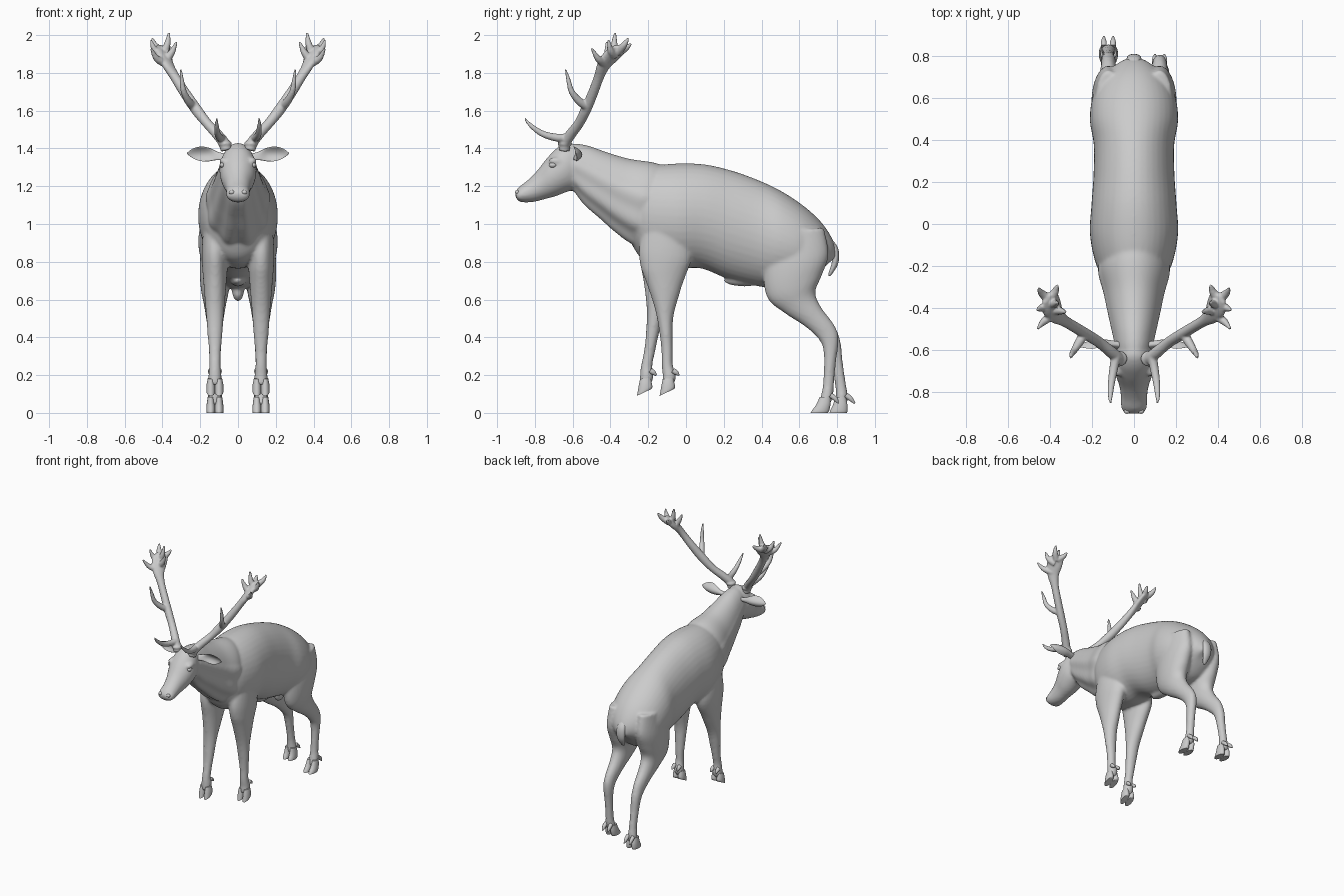
import bpy, bmesh
from math import cos, sin, pi
from mathutils import Vector


def spline(pts, sub):
    # Catmull-Rom through tuples of any length
    p = [pts[0]] + list(pts) + [pts[-1]]
    out = []
    for i in range(1, len(p) - 2):
        for k in range(sub):
            t = k / sub
            out.append([0.5 * (2 * b + (c - a) * t + (2 * a - 5 * b + 4 * c - d) * t * t
                               + (3 * b - a - 3 * c + d) * t ** 3)
                        for a, b, c, d in zip(*p[i - 1:i + 3])])
    return out + [list(pts[-1])]


def skin(bm, rings):
    vs = [[bm.verts.new(c) for c in r] for r in rings]
    n = len(vs[0])
    for a, b in zip(vs, vs[1:]):
        for i in range(n):
            j = (i + 1) % n
            bm.faces.new((a[i], a[j], b[j], b[i]))
    bm.faces.new(vs[0][::-1])
    bm.faces.new(vs[-1])


def loft(bm, stations, x=0, shift=lambda z: 0, n=32, sub=5, fold=0):
    # stations: two opposite silhouette points (y, z, y, z) and the half width
    rings = []
    for y1, z1, y2, z2, w in spline(stations, sub):
        c = Vector((x, (y1 + y2) / 2, (z1 + z2) / 2))
        d = Vector((0, (y1 - y2) / 2, (z1 - z2) / 2))
        ring = []
        for i in range(n):
            a = 2 * pi * i / n
            f = 1 + fold * sin(9 * a) * (sin(a) < 0.3)
            v = c + (d * sin(a) + Vector((w * cos(a), 0, 0))) * f
            v.y += shift(v.z)
            ring.append(v)
        rings.append(ring)
    skin(bm, rings)


def tube(bm, pts, s=1, ref=(1, 0, 0), n=14, sub=5):
    # pts: x, y, z, radius along ref, radius across; s mirrors in x
    p = spline(pts, sub)
    c = [Vector(q[:3]) for q in p]
    rings = []
    for i, q in enumerate(p):
        t = (c[min(i + 1, len(c) - 1)] - c[max(i - 1, 0)]).normalized()
        u = Vector(ref)
        u = (u - t * u.dot(t)).normalized()
        v = t.cross(u)
        ring = [c[i] + u * max(q[3], .002) * cos(2 * pi * k / n)
                + v * max(q[4], .002) * sin(2 * pi * k / n) for k in range(n)]
        rings.append([Vector((r.x * s, r.y, r.z)) for r in ring])
    skin(bm, rings)


def ball(bm, c, r):
    vs = bmesh.ops.create_uvsphere(bm, u_segments=20, v_segments=12, radius=1)['verts']
    for v in vs:
        v.co = Vector([a + b * k for a, b, k in zip(c, r, v.co)])


def finish(name, bm, voxel=0, smooth=5):
    bmesh.ops.recalc_face_normals(bm, faces=bm.faces)
    me = bpy.data.meshes.new(name)
    bm.to_mesh(me)
    bm.free()
    ob = bpy.data.objects.new(name, me)
    bpy.context.collection.objects.link(ob)
    bpy.ops.object.select_all(action='DESELECT')
    bpy.context.view_layer.objects.active = ob
    ob.select_set(True)
    if voxel:
        m = ob.modifiers.new("blend", 'REMESH')
        m.mode, m.voxel_size, m.use_smooth_shade = 'VOXEL', voxel, True
        m = ob.modifiers.new("soften", 'SMOOTH')
        m.factor, m.iterations = 0.5, smooth
    else:
        bpy.ops.object.shade_smooth_by_angle(angle=0.9)
    return ob


def hind_shift(s):      # the -x hind foot is set further back
    return lambda z: 0 if s > 0 else .1 * max(0, .42 - z) / .42


def fore_shift(s):      # the +x front foot is set further back
    return lambda z: 0 if s < 0 else .12 * min(1, max(0, .75 - z) / .55)


body = bmesh.new()
# torso
loft(body, [(-.30, 1.2, -.30, .96, .07), (-.26, 1.27, -.28, .88, .13), (-.18, 1.305, -.21, .80, .18),
            (-.05, 1.32, -.05, .765, .21), (.1, 1.315, .08, .765, .203), (.25, 1.28, .22, .71, .193),
            (.4, 1.225, .36, .675, .192), (.52, 1.165, .46, .66, .21), (.63, 1.09, .56, .66, .2),
            (.72, 1.005, .64, .68, .16), (.78, .91, .70, .73, .10), (.8, .83, .74, .78, .04)], n=40)
# neck with hanging folds
loft(body, [(-.06, 1.29, -.15, .88, .13), (-.17, 1.325, -.27, .885, .168), (-.30, 1.345, -.37, .95, .142),
            (-.42, 1.38, -.46, 1.03, .12), (-.52, 1.415, -.54, 1.10, .10), (-.60, 1.425, -.585, 1.16, .085),
            (-.65, 1.40, -.61, 1.19, .06)], n=72, fold=.035)
# head
loft(body, [(-.56, 1.40, -.53, 1.21, .06), (-.62, 1.43, -.58, 1.185, .085), (-.68, 1.405, -.63, 1.17, .098),
            (-.735, 1.35, -.69, 1.147, .09), (-.79, 1.28, -.745, 1.132, .071), (-.84, 1.23, -.80, 1.118, .063),
            (-.88, 1.20, -.85, 1.114, .062), (-.90, 1.175, -.885, 1.12, .054), (-.906, 1.16, -.9, 1.14, .03)])
# belly sheath
ball(body, (0, .31, .70), (.04, .11, .03))
ball(body, (0, .50, .65), (.032, .05, .06))
for s in (-1, 1):
    # brow ridges
    ball(body, (s * .075, -.69, 1.335), (.025, .04, .018))
    # hind legs
    loft(body, [(.44, .95, .73, .98, .06), (.41, .76, .755, .84, .08), (.43, .61, .72, .73, .076),
                (.52, .53, .685, .64, .06), (.62, .465, .715, .56, .048), (.69, .405, .785, .465, .038),
                (.725, .345, .808, .39, .034), (.73, .25, .793, .26, .029), (.725, .15, .783, .15, .028),
                (.712, .08, .778, .09, .034), (.70, .04, .766, .05, .032)], s * .122, hind_shift(s))
    # front legs
    loft(body, [(-.22, 1.0, -.02, 1.0, .06), (-.25, .85, .03, .82, .07), (-.225, .70, -.045, .66, .06),
                (-.208, .55, -.115, .52, .048), (-.212, .42, -.143, .42, .04), (-.222, .33, -.162, .33, .032),
                (-.238, .25, -.178, .25, .03), (-.243, .2, -.172, .19, .035), (-.246, .15, -.188, .15, .032)],
         s * .122, fore_shift(s))
finish("body", body, .01, 5)

# tail
bm = bmesh.new()
tube(bm, [(0, .74, .92, .02, .02), (0, .785, .87, .034, .02), (0, .79, .80, .032, .018),
          (0, .765, .74, .016, .01), (0, .755, .725, .003, .003)])
finish("tail", bm)

# cloven hooves and dewclaws
for s, side in ((-1, "left"), (1, "right")):
    hind, fore = bmesh.new(), bmesh.new()
    for k in (-1, 1):
        x = s * .122 + k * .022
        loft(hind, [(.708, .085, .765, .085, .016), (.69, .045, .765, .045, .022),
                    (.668, .014, .758, .012, .024), (.66, 0, .752, 0, .022)], x, hind_shift(s), 16, 4)
        tube(hind, [(x, .765 + hind_shift(s)(.08), .095, .014, .014), (x, .79 + hind_shift(s)(.08), .075, .013, .013),
                    (x, .808 + hind_shift(s)(.06), .05, .004, .004)])
        loft(fore, [(-.243, .18, -.188, .185, .016), (-.25, .145, -.182, .16, .022),
                    (-.257, .105, -.178, .14, .024), (-.26, .09, -.182, .127, .022)], x, fore_shift(s), 16, 4)
        d = fore_shift(s)(.2)
        tube(fore, [(x, -.19 + d, .225, .014, .014), (x, -.172 + d, .213, .013, .013),
                    (x, -.157 + d, .198, .004, .004)])
    finish(side + "_hind_hoof", hind)
    finish(side + "_front_hoof", fore)

for s, side in ((-1, "left"), (1, "right")):
    # cupped ear
    bm = bmesh.new()
    tube(bm, [(.07, -.575, 1.355, .018, .016), (.11, -.57, 1.36, .022, .016), (.155, -.56, 1.367, .036, .011),
              (.2, -.562, 1.372, .038, .008), (.24, -.572, 1.374, .025, .006), (.27, -.585, 1.374, .003, .003)],
         s, (0, 0, 1), 20)
    for v in bm.verts:
        v.co.y -= 18 * (v.co.z - 1.367) ** 2
    finish(side + "_ear", bm)

    # eye and nostril
    bm = bmesh.new()
    ball(bm, (s * .083, -.705, 1.312), (.014, .02, .014))
    finish(side + "_eye", bm)
    bm = bmesh.new()
    ball(bm, (s * .033, -.893, 1.168), (.015, .012, .012))
    finish(side + "_nostril", bm)

    # antler: beam, brow tine, middle tine, palm and fingers
    bm = bmesh.new()
    tube(bm, [(.062, -.645, 1.39, .03, .03), (.075, -.64, 1.43, .03, .03), (.11, -.61, 1.475, .028, .028),
              (.165, -.565, 1.535, .026, .026), (.22, -.53, 1.605, .027, .03), (.285, -.49, 1.70, .026, .028),
              (.335, -.46, 1.78, .028, .025), (.37, -.435, 1.84, .042, .024), (.392, -.395, 1.89, .055, .024),
              (.4, -.35, 1.925, .045, .018), (.405, -.335, 1.94, .02, .01)], s, (.6, -.6, .2))
    ball(bm, (s * .07, -.642, 1.425), (.038, .038, .018))
    tube(bm, [(.085, -.63, 1.455, .024, .024), (.097, -.69, 1.458, .021, .021), (.108, -.76, 1.478, .017, .017),
              (.113, -.82, 1.52, .012, .012), (.112, -.855, 1.56, .005, .005)], s)
    tube(bm, [(.235, -.52, 1.62, .024, .024), (.262, -.565, 1.65, .021, .021), (.287, -.605, 1.70, .016, .016),
              (.297, -.622, 1.76, .012, .012), (.302, -.638, 1.82, .005, .005)], s)
    fingers = [((.38, -.43, 1.85), (.43, -.465, 1.875), (.46, -.50, 1.93)),
               ((.38, -.41, 1.87), (.35, -.415, 1.91), (.325, -.42, 1.965)),
               ((.395, -.38, 1.90), (.375, -.38, 1.95), (.365, -.375, 2.015)),
               ((.40, -.36, 1.91), (.375, -.32, 1.93), (.365, -.29, 1.955)),
               ((.405, -.36, 1.91), (.44, -.33, 1.945), (.455, -.305, 1.985)),
               ((.40, -.38, 1.89), (.44, -.40, 1.92), (.462, -.41, 1.975))]
    for a, b, c in fingers:
        tube(bm, [a + (.024, .024), b + (.018, .018), c + (.006, .006)], s, (.8, .6, .1), 12)
    finish(side + "_antler", bm, .006, 3)
